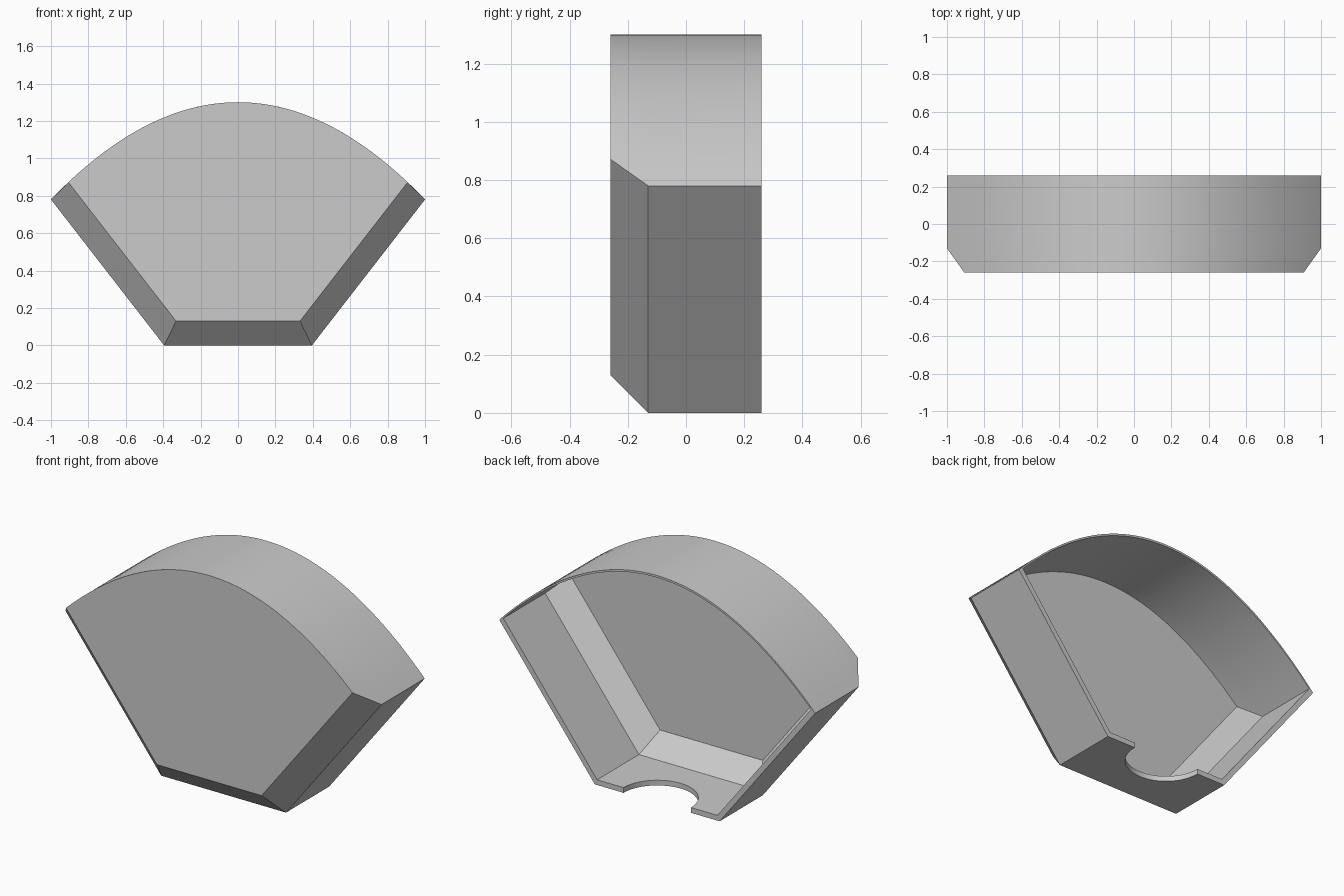
import bpy, bmesh, math

cube = bpy.data.objects.get("Cube")
if cube:
    bpy.data.objects.remove(cube, do_unlink=True)

grey = bpy.data.materials.new("plain_grey")
grey.use_nodes = True
grey.diffuse_color = (0.6, 0.6, 0.6, 1)
grey.node_tree.nodes["Principled BSDF"].inputs["Base Color"].default_value = (0.6, 0.6, 0.6, 1)

BACK, FRONT, CHAMFER = 0.26, -0.26, 0.13
WALL, TOP_WALL = 0.03, 0.012
FOOT, PEAK, CURVE = 0.395, 1.3, 0.52
SLOPE = 0.78 / (1 - FOOT)
STEPS = 64


def section(inset, drop):
    """Fan outline: flat foot, slanted sides moved in by inset, parabolic top."""
    shift = FOOT + inset * math.sqrt(1 + SLOPE ** 2) / -SLOPE
    foot_x = shift + inset / SLOPE
    # where the slanted side meets the parabola
    c = -SLOPE * shift - (PEAK - drop)
    tip = (-SLOPE + math.sqrt(SLOPE ** 2 - 4 * CURVE * c)) / (2 * CURVE)
    pts = [(-foot_x, inset), (foot_x, inset)]
    for i in range(STEPS + 1):
        x = tip * (1 - 2 * i / STEPS)
        pts.append((x, PEAK - drop - CURVE * x * x))
    return pts


# Shell: rings run from the outer front, round the open back, to the inner front
lean = WALL * (math.sqrt(2) - 1)
rings = [
    (FRONT, CHAMFER, 0),
    (FRONT + CHAMFER, 0, 0),
    (BACK, 0, 0),
    (BACK, WALL, TOP_WALL),
    (FRONT + CHAMFER + lean, WALL, TOP_WALL),
    (FRONT + WALL, CHAMFER + lean, TOP_WALL),
]
bm = bmesh.new()
loops = [[bm.verts.new((x, y, z)) for x, z in section(inset, drop)]
         for y, inset, drop in rings]
for a, b in zip(loops, loops[1:]):
    for i in range(len(a)):
        j = (i + 1) % len(a)
        bm.faces.new((a[i], a[j], b[j], b[i]))
bm.faces.new(loops[0])
bm.faces.new(loops[-1])
bmesh.ops.recalc_face_normals(bm, faces=bm.faces)
mesh = bpy.data.meshes.new("hollow_shell")
bm.to_mesh(mesh)
bm.free()
mesh.materials.append(grey)
shell = bpy.data.objects.new("hollow_shell", mesh)
bpy.context.collection.objects.link(shell)

# Half-round notch in the back edge of the foot plate
bpy.ops.mesh.primitive_cylinder_add(vertices=64, radius=0.213, depth=0.16,
                                    location=(0, BACK, 0))
cutter = bpy.context.object
cutter.name = "notch_cutter"
cutter.hide_render = True
cutter.data.materials.append(grey)
cut = shell.modifiers.new("notch", 'BOOLEAN')
cut.operation = 'DIFFERENCE'
cut.solver = 'EXACT'
cut.object = cutter

bpy.ops.object.select_all(action='DESELECT')
shell.select_set(True)
bpy.context.view_layer.objects.active = shell
bpy.ops.object.modifier_apply(modifier="notch")
bpy.data.objects.remove(cutter, do_unlink=True)
bpy.ops.object.shade_smooth_by_angle(angle=math.radians(25))
